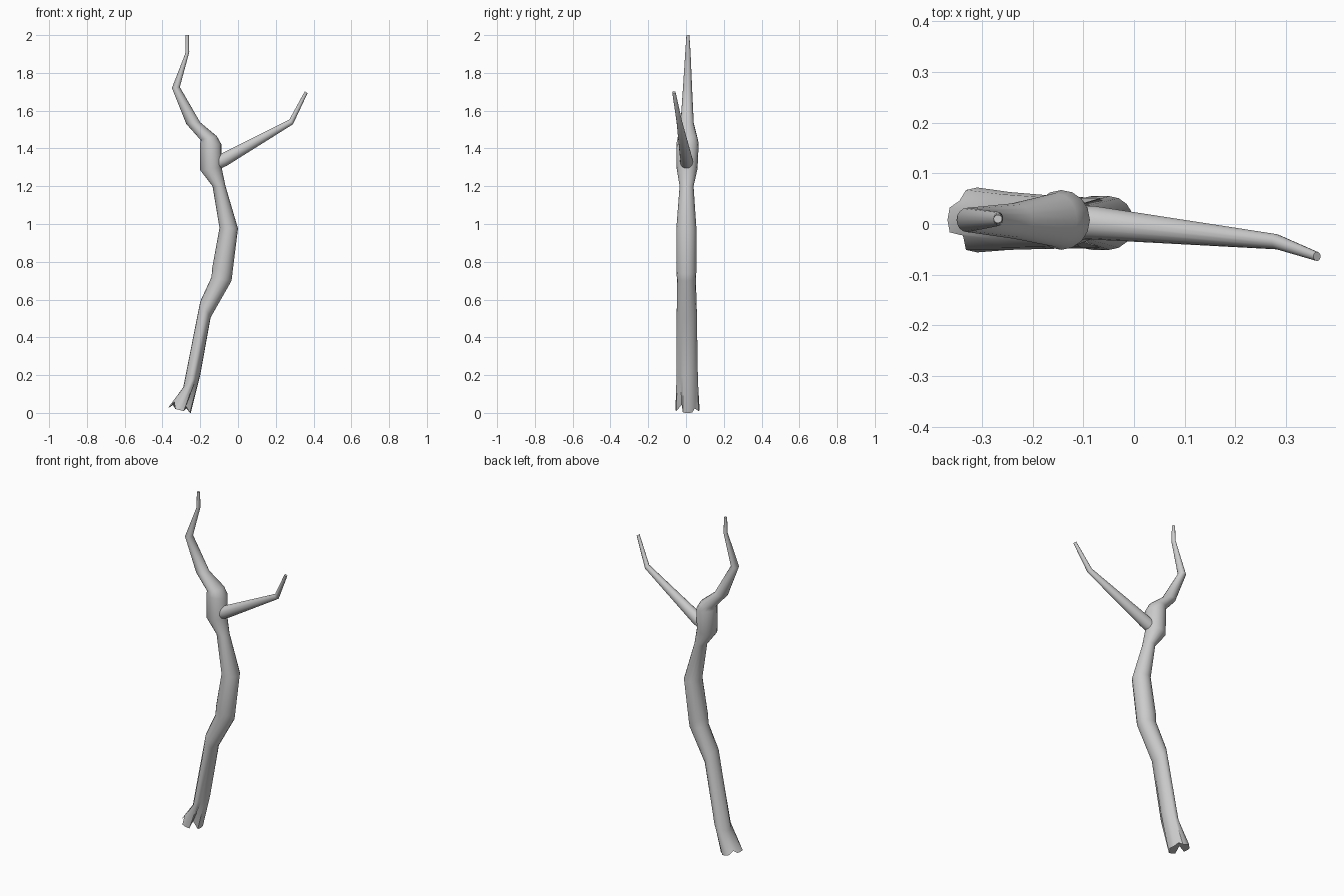
import bpy, bmesh, math
from mathutils import Vector

cube = bpy.data.objects.get("Cube")
if cube:
    bpy.data.objects.remove(cube, do_unlink=True)

bark = bpy.data.materials.new("pale grey bark")
bark.use_nodes = True
bark.diffuse_color = (0.6, 0.6, 0.6, 1)
bark.node_tree.nodes["Principled BSDF"].inputs["Base Color"].default_value = (0.6, 0.6, 0.6, 1)

SIDES = 16


def limb(name, sections, shape=None):
    """Loft elliptical rings; each is left x, left z, right x, right z, y centre, y radius."""
    bm = bmesh.new()
    rings = []
    for i, (lx, lz, rx, rz, y, ry) in enumerate(sections):
        left, right = Vector((lx, y, lz)), Vector((rx, y, rz))
        centre, half = (left + right) / 2, (right - left) / 2
        ring = []
        for k in range(SIDES):
            a = math.tau * k / SIDES
            offset = half * math.cos(a) + Vector((0, ry * math.sin(a), 0))
            point = centre + offset
            if shape:
                point = shape(i, a, centre, offset)
            ring.append(bm.verts.new(point))
        rings.append(ring)
    for low, high in zip(rings, rings[1:]):
        for k in range(SIDES):
            n = (k + 1) % SIDES
            bm.faces.new((low[k], low[n], high[n], high[k]))
    bm.faces.new(rings[0][::-1])
    bm.faces.new(rings[-1])
    bmesh.ops.recalc_face_normals(bm, faces=bm.faces)
    mesh = bpy.data.meshes.new(name)
    bm.to_mesh(mesh)
    bm.free()
    mesh.materials.append(bark)
    obj = bpy.data.objects.new(name, mesh)
    bpy.context.collection.objects.link(obj)
    bpy.ops.object.select_all(action='DESELECT')
    obj.select_set(True)
    bpy.context.view_layer.objects.active = obj
    bpy.ops.object.shade_smooth_by_angle(angle=math.radians(50))


def root_flare(i, a, centre, offset):
    """Pinch the foot into root toes with raised hollows between them."""
    if i > 1:
        return centre + offset
    hollow = max(0, -math.cos(4 * a)) ** 2 * (1 if math.sin(a) < 0 else 0.5)
    strength = (0.32, 0.12)[i]
    lift = Vector((0, 0, 0.035 * hollow if i == 0 else 0))
    return centre + offset * (1 - strength * hollow) + lift


# Crooked trunk running up into the tall left-hand fork
limb("trunk", [
    (-0.368, 0.03, -0.25, 0.0, 0.008, 0.064),
    (-0.29, 0.135, -0.2, 0.2, 0.006, 0.057),
    (-0.2, 0.59, -0.145, 0.505, 0.004, 0.053),
    (-0.14, 0.72, -0.034, 0.7, 0.002, 0.05),
    (-0.137, 0.765, -0.03, 0.735, 0.002, 0.053),
    (-0.098, 0.98, 0.0, 0.976, 0.002, 0.053),
    (-0.135, 1.2, -0.066, 1.2, 0.003, 0.037),
    (-0.2, 1.285, -0.087, 1.3, 0.006, 0.055),
    (-0.2, 1.43, -0.087, 1.42, 0.008, 0.059),
    (-0.198, 1.445, -0.112, 1.465, 0.008, 0.053),
    (-0.274, 1.53, -0.2, 1.538, 0.006, 0.035),
    (-0.35, 1.72, -0.308, 1.725, 0.008, 0.024),
    (-0.278, 1.905, -0.258, 1.91, 0.01, 0.014),
    (-0.277, 2.0, -0.26, 2.0, 0.01, 0.008),
], root_flare)

# Thin side branch with a bent tip
limb("side_branch", [
    (-0.14, 1.35, -0.11, 1.285, 0.004, 0.034),
    (-0.09, 1.372, -0.06, 1.308, 0.002, 0.033),
    (0.272, 1.553, 0.291, 1.528, -0.035, 0.015),
    (0.354, 1.703, 0.368, 1.692, -0.064, 0.009),
])
